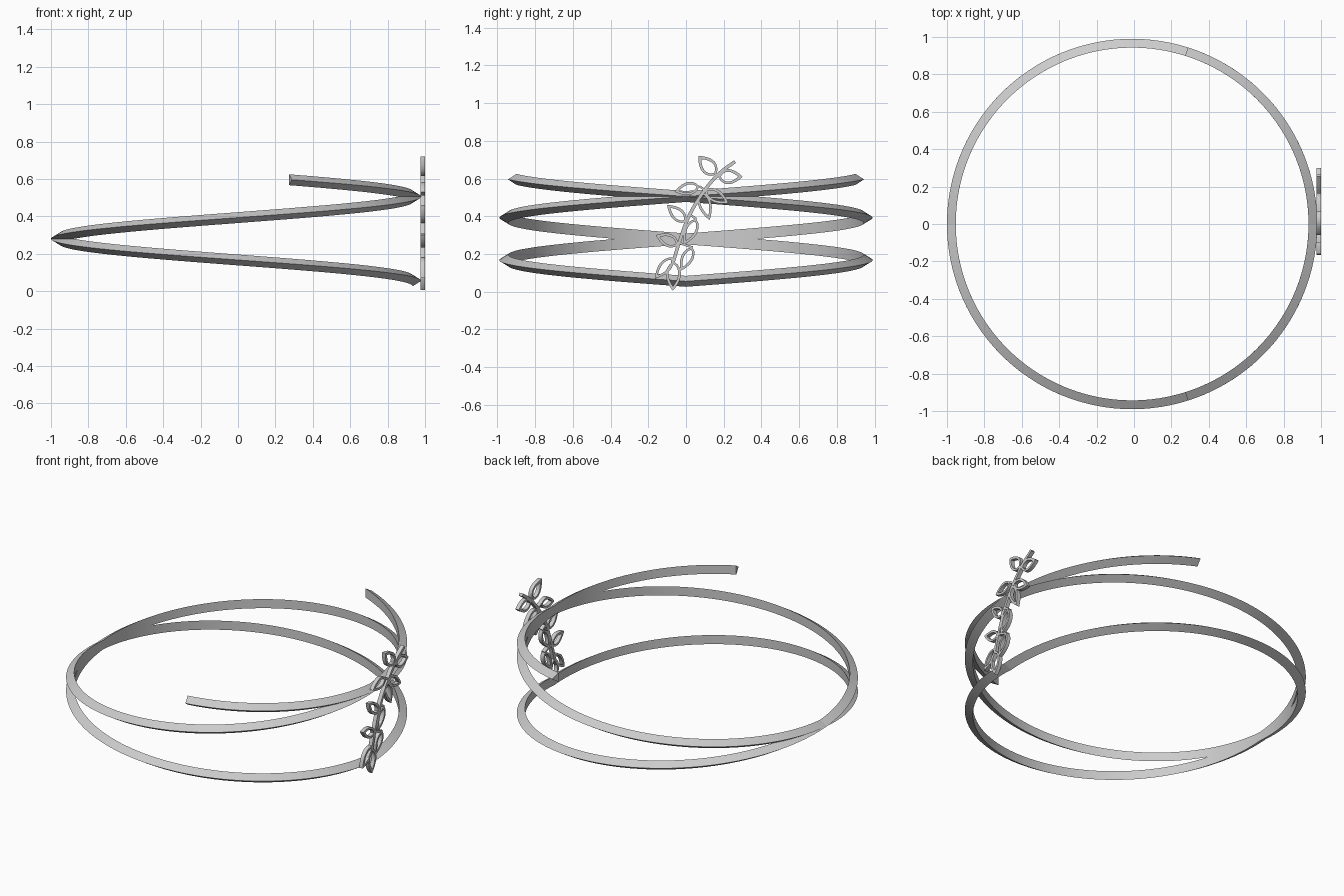
import bpy
import bmesh
import math
from mathutils import Vector

cube = bpy.data.objects.get("Cube")
if cube:
    bpy.data.objects.remove(cube, do_unlink=True)

metal = bpy.data.materials.new("grey metal")
metal.use_nodes = True
metal.diffuse_color = (0.6, 0.6, 0.6, 1)
metal.node_tree.nodes["Principled BSDF"].inputs["Base Color"].default_value = (0.6, 0.6, 0.6, 1)


def finish(bm, name, smooth=True):
    bmesh.ops.recalc_face_normals(bm, faces=bm.faces)
    mesh = bpy.data.meshes.new(name)
    bm.to_mesh(mesh)
    bm.free()
    mesh.materials.append(metal)
    ob = bpy.data.objects.new(name, mesh)
    bpy.context.collection.objects.link(ob)
    if smooth:
        bpy.ops.object.select_all(action="DESELECT")
        ob.select_set(True)
        bpy.context.view_layer.objects.active = ob
        bpy.ops.object.shade_smooth_by_angle(angle=math.radians(30))
    return ob


# Bangle: a ridged band wound as a helix, once in each direction
SECTION = [(0.99, 0), (0.943, 0.029), (0.943, -0.029)]
CENTRE_X = -0.01
START_Z, RISE = 0.055, 0.45
SWEEP = math.radians(360 + 72.5)


def helix_band(name, side, steps=180):
    bm = bmesh.new()
    rings = []
    for i in range(steps + 1):
        a = SWEEP * i / steps
        z = START_Z + RISE * a / math.tau
        rings.append([bm.verts.new((CENTRE_X + r * math.cos(a), side * r * math.sin(a), z + h))
                      for r, h in SECTION])
    for p, q in zip(rings, rings[1:]):
        for k in range(3):
            j = (k + 1) % 3
            bm.faces.new((p[k], p[j], q[j], q[k]))
    bm.faces.new(rings[0])
    bm.faces.new(rings[-1])
    return finish(bm, name)


helix_band("band_left_handed", 1)
helix_band("band_right_handed", -1)

# Branch: flat cut-out shapes standing on the right-hand end of the bangle
X_BACK, X_FRONT = 0.975, 1.0


def plate(bm, left, right, closed):
    """Solid flat strip between two matching outlines in the y-z plane."""
    rows = [[bm.verts.new((x, p.x, p.y)) for x, p in
             ((X_BACK, a), (X_FRONT, a), (X_FRONT, b), (X_BACK, b))]
            for a, b in zip(left, right)]
    pairs = list(zip(rows, rows[1:]))
    if closed:
        pairs.append((rows[-1], rows[0]))
    else:
        bm.faces.new(rows[0])
        bm.faces.new(rows[-1])
    for p, q in pairs:
        for k in range(4):
            j = (k + 1) % 4
            bm.faces.new((p[k], p[j], q[j], q[k]))


def strip(bm, pts, width):
    left, right = [], []
    for i, p in enumerate(pts):
        d = (pts[min(i + 1, len(pts) - 1)] - pts[max(i - 1, 0)]).normalized()
        n = Vector((-d.y, d.x)) * width / 2
        left.append(p + n)
        right.append(p - n)
    plate(bm, left, right, False)


def leaf(bm, base, tip, width, stroke=0.014, n=10):
    """Open leaf outline, round at the base and pointed at the tip."""
    axis = tip - base
    length = axis.length
    d = axis / length
    side = Vector((-d.y, d.x))

    def outline(start, end, half):
        shape = []
        for i in range(2 * n):
            t = i / n if i <= n else 2 - i / n
            s = 1 if i <= n else -1
            w = math.sin(math.pi * t ** 0.8) ** 0.85 if 0 < t < 1 else 0
            shape.append(base + d * (start + (end - start) * t) + side * (s * half * w))
        return shape

    plate(bm, outline(0, length, width / 2),
          outline(stroke, length - 1.7 * stroke, width / 2 - stroke), True)


def smooth_path(pts, sub=6):
    """Catmull-Rom curve through the points."""
    ext = [2 * pts[0] - pts[1]] + pts + [2 * pts[-1] - pts[-2]]
    out = []
    for a, b, c, d in zip(ext, ext[1:], ext[2:], ext[3:]):
        for i in range(sub):
            t = i / sub
            out.append(0.5 * (2 * b + (c - a) * t + (2 * a - 5 * b + 4 * c - d) * t * t
                              + (3 * b - a - 3 * c + d) * t ** 3))
    return out + [pts[-1]]


STEM = smooth_path([Vector(p) for p in (
    (-0.07, 0.15), (-0.03, 0.28), (0.02, 0.41), (0.10, 0.54), (0.18, 0.63), (0.26, 0.69))])
bm = bmesh.new()
strip(bm, STEM, 0.018)
finish(bm, "branch_stem")

# Leaves: base, tip, width
LEAVES = [
    ((-0.065, 0.16), (-0.07, 0.005), 0.08),
    ((-0.07, 0.18), (-0.165, 0.07), 0.065),
    ((0.035, 0.235), (-0.03, 0.11), 0.065),
    ((-0.04, 0.25), (-0.16, 0.30), 0.07),
    ((0.055, 0.385), (-0.01, 0.25), 0.07),
    ((0.0, 0.37), (-0.10, 0.46), 0.07),
    ((0.07, 0.56), (-0.06, 0.53), 0.07),
    ((0.08, 0.53), (0.125, 0.38), 0.07),
    ((0.10, 0.54), (0.225, 0.47), 0.07),
    ((0.16, 0.62), (0.065, 0.72), 0.085),
    ((0.17, 0.61), (0.30, 0.61), 0.08),
]
for i, (base, tip, width) in enumerate(LEAVES):
    base, tip = Vector(base), Vector(tip)
    bm = bmesh.new()
    leaf(bm, base, tip, width)
    # Short twig joining the leaf to the stem
    near = min(STEM, key=lambda p: (p - base).length)
    if (near - base).length > 0.02:
        strip(bm, [near, base], 0.012)
    finish(bm, f"leaf_{i + 1}")
